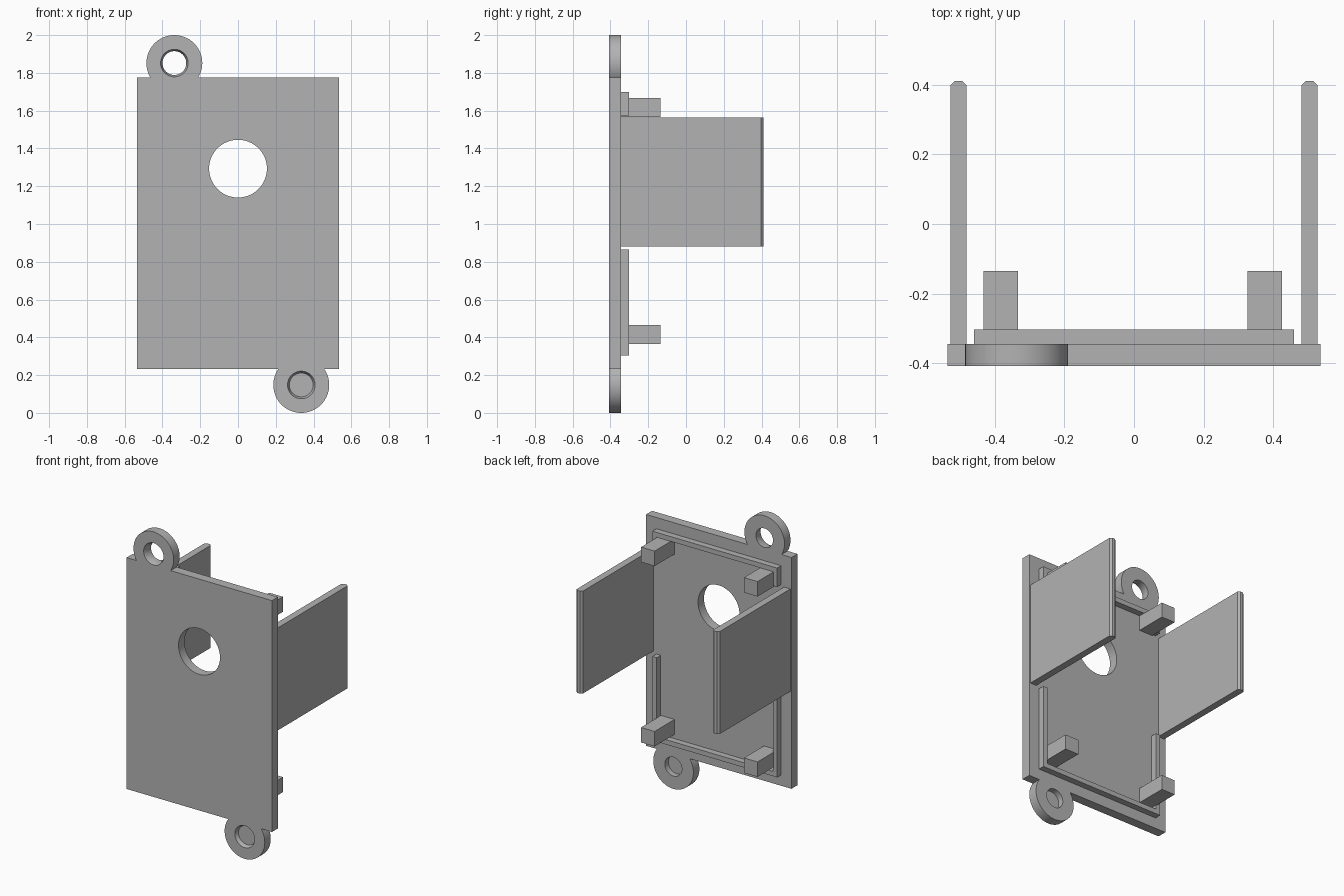
import bpy
import bmesh
import math
from mathutils import Vector, Matrix

cube = bpy.data.objects.get("Cube")
if cube:
    bpy.data.objects.remove(cube, do_unlink=True)

grey = bpy.data.materials.new("plain grey")
grey.use_nodes = True
grey.diffuse_color = (0.45, 0.45, 0.45, 1)
grey.node_tree.nodes["Principled BSDF"].inputs["Base Color"].default_value = (0.45, 0.45, 0.45, 1)

FRONT, BACK = -0.408, -0.345      # plate thickness
RIM_BACK, POST_BACK, WALL_BACK = -0.303, -0.135, 0.411
BOTTOM, TOP = 0.233, 1.775
HALF = 0.536


def finish(name, bm):
    bmesh.ops.recalc_face_normals(bm, faces=bm.faces[:])
    mesh = bpy.data.meshes.new(name)
    bm.to_mesh(mesh)
    bm.free()
    mesh.materials.append(grey)
    obj = bpy.data.objects.new(name, mesh)
    bpy.context.collection.objects.link(obj)
    return obj


def prism(name, points, offset):
    """Extrude a closed outline along an offset."""
    bm = bmesh.new()
    face = bm.faces.new([bm.verts.new(p) for p in points])
    result = bmesh.ops.extrude_face_region(bm, geom=[face], use_keep_orig=True)
    moved = [v for v in result["geom"] if isinstance(v, bmesh.types.BMVert)]
    bmesh.ops.translate(bm, verts=moved, vec=Vector(offset))
    return finish(name, bm)


def box(name, x0, x1, y0, y1, z0, z1):
    return prism(name, [(x0, y0, z0), (x1, y0, z0), (x1, y0, z1), (x0, y0, z1)], (0, y1 - y0, 0))


def disc(name, x, z, y0, y1, r0, r1=None):
    """Cylinder or cone along y, radius r0 at y0 and r1 at y1."""
    bm = bmesh.new()
    place = Matrix.Translation((x, (y0 + y1) / 2, z)) @ Matrix.Rotation(-math.pi / 2, 4, "X")
    bmesh.ops.create_cone(bm, cap_ends=True, segments=64, radius1=r0,
                          radius2=r0 if r1 is None else r1, depth=y1 - y0, matrix=place)
    return finish(name, bm)


def combine(target, tool, operation):
    mod = target.modifiers.new("cut", "BOOLEAN")
    mod.operation = operation
    mod.solver = "EXACT"
    mod.object = tool
    bpy.context.view_layer.objects.active = target
    bpy.ops.object.modifier_apply(modifier=mod.name)
    bpy.data.objects.remove(tool, do_unlink=True)


# Face plate with two screw ears and a round opening
plate = box("face_plate", -HALF, HALF, FRONT, BACK, BOTTOM, TOP)
ears = [(-0.337, 1.852), (0.335, 0.148)]
for x, z in ears:
    combine(plate, disc("ear", x, z, FRONT, BACK, 0.148), "UNION")
for x, z in ears:
    combine(plate, disc("screw_hole", x, z, FRONT - 0.1, BACK + 0.1, 0.063), "DIFFERENCE")
    combine(plate, disc("countersink", x, z, FRONT - 0.01, FRONT + 0.025, 0.077, 0.063), "DIFFERENCE")
combine(plate, disc("opening", 0, 1.293, FRONT - 0.1, BACK + 0.1, 0.153), "DIFFERENCE")
bpy.ops.object.select_all(action="DESELECT")
plate.select_set(True)
bpy.context.view_layer.objects.active = plate
bpy.ops.object.shade_smooth_by_angle(angle=math.radians(30))


# U-shaped locating rims around the plate's back
def rim(name, outer_z, end_z):
    w, t = 0.46, 0.032
    inner_z = outer_z + math.copysign(t, end_z - outer_z)
    outline = [(-w, outer_z), (w, outer_z), (w, end_z), (w - t, end_z),
               (w - t, inner_z), (t - w, inner_z), (t - w, end_z), (-w, end_z)]
    prism(name, [(x, BACK, z) for x, z in outline], (0, RIM_BACK - BACK, 0))


rim("lower_rim", 0.305, 0.865)
rim("upper_rim", 1.70, 1.575)

# Four square posts
for level, z in (("lower", 0.365), ("upper", 1.567)):
    for side, x in (("right", -0.433), ("left", 0.326)):
        box(f"{level}_{side}_post", x, x + 0.1, BACK, POST_BACK, z, z + 0.1)

# Two side walls with chamfered rear edges
for side, sign in (("right", -1), ("left", 1)):
    x0, x1, c = 0.481, 0.528, 0.013
    outline = [(x0, BACK), (x1, BACK), (x1, WALL_BACK - c), (x1 - c, WALL_BACK),
               (x0 + c, WALL_BACK), (x0, WALL_BACK - c)]
    prism(f"{side}_wall", [(sign * x, y, 0.88) for x, y in outline], (0, 0, 0.683))
